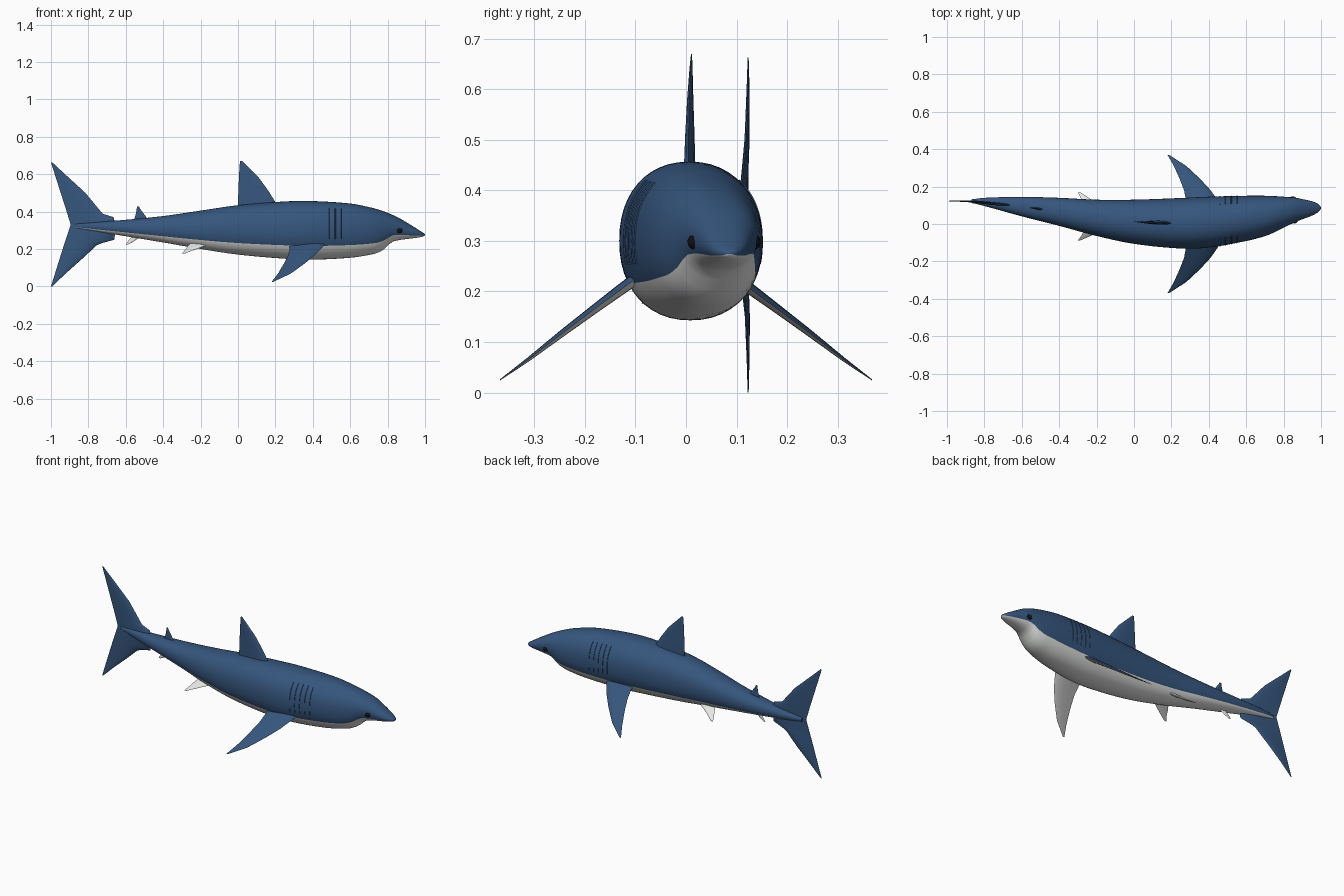
import bpy, bmesh, math
from mathutils import Vector

if "Cube" in bpy.data.objects:
    bpy.data.objects.remove(bpy.data.objects["Cube"])


def mat(name, col):
    m = bpy.data.materials.new(name)
    m.diffuse_color = (*col, 1)
    m.use_nodes = True
    m.node_tree.nodes["Principled BSDF"].inputs["Base Color"].default_value = m.diffuse_color
    return m


BLUE = mat("ocean blue", (0.036, 0.092, 0.205))
WHITE = mat("belly white", (0.80, 0.82, 0.80))
BLACK = mat("eye black", (0.006, 0.006, 0.008))

# Body stations: x, top z, bottom z, centre y, half width
ST = [
    (-1.00, .330, .325, .123, .004),
    (-.87, .335, .312, .122, .010),
    (-.80, .341, .300, .118, .022),
    (-.60, .356, .268, .093, .052),
    (-.40, .376, .235, .065, .075),
    (-.20, .405, .200, .033, .097),
    (.00, .434, .170, .012, .118),
    (.25, .454, .148, .004, .135),
    (.40, .456, .143, .010, .136),
    (.60, .443, .153, .030, .121),
    (.70, .424, .168, .043, .108),
    (.75, .411, .181, .052, .097),
    (.79, .397, .206, .061, .086),
    (.82, .385, .236, .067, .077),
    (.86, .366, .247, .075, .066),
    (.90, .343, .253, .079, .054),
    (.95, .312, .259, .083, .039),
    (.98, .293, .264, .085, .025),
    (.995, .283, .269, .086, .012),
    (1.0, .277, .274, .086, .002),
]


def slope(i, k):
    a, b = ST[max(i - 1, 0)], ST[min(i + 1, len(ST) - 1)]
    return (b[k] - a[k]) / (b[0] - a[0])


def station(x):
    """Smooth interpolation of the body stations."""
    i = 0
    while i < len(ST) - 2 and x > ST[i + 1][0]:
        i += 1
    a, b = ST[i], ST[i + 1]
    h = b[0] - a[0]
    t = (x - a[0]) / h
    return [(2*t**3 - 3*t*t + 1) * a[k] + (t**3 - 2*t*t + t) * h * slope(i, k)
            + (3*t*t - 2*t**3) * b[k] + (t**3 - t*t) * h * slope(i + 1, k)
            for k in range(1, 5)]


def skin(x, ang, off=0.0):
    """Point on the body surface, slightly squared ellipse section."""
    top, bot, cy, hw = station(x)
    c, s = math.cos(ang), math.sin(ang)
    p = lambda v: math.copysign(abs(v) ** 0.91, v)
    return Vector((x, cy + (hw + off) * p(c), (top + bot) / 2 + ((top - bot) / 2 + off) * p(s)))


def loft(name, rings, mats, rule=lambda j, f: 0, smooth=40):
    """Bridge closed rings of points, cap both ends."""
    bm = bmesh.new()
    vs = [[bm.verts.new(p) for p in r] for r in rings]
    n = len(rings[0])
    for a, b in zip(vs, vs[1:]):
        for j in range(n):
            f = bm.faces.new((a[j], a[(j + 1) % n], b[(j + 1) % n], b[j]))
            f.material_index = j
    bm.faces.new(vs[0][::-1])
    bm.faces.new(vs[-1])
    bmesh.ops.recalc_face_normals(bm, faces=bm.faces)
    bm.normal_update()
    for f in bm.faces:
        f.material_index = rule(f.material_index, f)
    me = bpy.data.meshes.new(name)
    bm.to_mesh(me)
    bm.free()
    for m in mats:
        me.materials.append(m)
    ob = bpy.data.objects.new(name, me)
    bpy.context.collection.objects.link(ob)
    bpy.ops.object.select_all(action='DESELECT')
    bpy.context.view_layer.objects.active = ob
    ob.select_set(True)
    bpy.ops.object.shade_smooth_by_angle(angle=math.radians(smooth))
    return ob


# Body: blue back, white belly below 30 degrees under the side line
N = 48
xs = [-.87 + i * 1.72 / 80 for i in range(80)]
xs += [.85 + .15 * math.sin(i / 24 * math.pi / 2) for i in range(25)]
rings = [[skin(x, 2 * math.pi * j / N) for j in range(N)] for x in xs]
loft("body", rings, [BLUE, WHITE], lambda j, f: 1 if 28 <= j < 44 else 0, 60)

# Fins: sections are (leading point, trailing point, half thickness)
CHORD = [(0, 0), (.06, .5), (.2, .9), (.4, 1), (.7, .6), (1, .05)]


def fin(name, secs, normal, mats, rule=lambda j, f: 0):
    nrm = Vector(normal).normalized()
    rings = []
    for lead, trail, th in secs:
        L, T = Vector(lead), Vector(trail)
        up = [L.lerp(T, u) + nrm * th * w for u, w in CHORD]
        dn = [L.lerp(T, u) - nrm * th * w for u, w in CHORD[1:]]
        rings.append(up + dn[::-1])
    return loft(name, rings, mats, rule, 35)


def upright(name, rows, m):
    """Fin in the bent middle plane; rows are z, lead x, trail x, half thickness."""
    secs = [((l, station(l)[2], z), (t, station(t)[2], z), th) for z, l, t, th in rows]
    return fin(name, secs, (0, 1, 0), [m])


upright("dorsal_fin", [(.40, .23, .0, .012), (.45, .20, .0, .011), (.51, .163, .002, .009),
                       (.58, .112, .005, .006), (.64, .052, .008, .003), (.67, .022, .011, .001)], BLUE)
upright("second_dorsal_fin", [(.345, -.475, -.56, .007), (.38, -.497, -.548, .005),
                              (.41, -.52, -.542, .003), (.428, -.53, -.54, .001)], BLUE)
upright("anal_fin", [(.30, -.50, -.57, .007), (.26, -.53, -.573, .005),
                     (.24, -.558, -.59, .003), (.225, -.585, -.60, .001)], WHITE)
upright("tail_upper_lobe", [(.325, -.655, -.893, .008), (.37, -.665, -.907, .008),
                            (.387, -.72, -.912, .007), (.40, -.733, -.916, .007),
                            (.50, -.816, -.948, .005), (.60, -.925, -.98, .003),
                            (.663, -.993, -1.0, .001)], BLUE)
upright("tail_lower_lobe", [(.335, -.655, -.893, .008), (.25, -.66, -.921, .008),
                            (.232, -.725, -.927, .007), (.22, -.755, -.931, .007),
                            (.15, -.83, -.953, .005), (.07, -.92, -.978, .003),
                            (0, -.993, -1.0, .001)], BLUE)

for side, s in (("right", -1), ("left", 1)):
    # Pectoral fins: blue above, white below
    rows = [(.47, .27, .09, .232, .012), (.445, .277, .13, .203, .011),
            (.41, .268, .18, .166, .009), (.355, .245, .24, .121, .007),
            (.28, .213, .31, .067, .004), (.19, .18, .368, .025, .001)]
    fin("pectoral_fin_" + side,
        [((l, s * y, z), (t, s * y, z), th) for l, t, y, z, th in rows],
        (0, s * .6, .8), [BLUE, WHITE], lambda j, f: 1 if f.normal.z < 0 else 0)
    # Pelvic fins
    rows = [(-.14, -.25, .045, .235, .008), (-.175, -.268, .07, .217, .007),
            (-.235, -.283, .10, .195, .004), (-.285, -.30, .128, .176, .001)]
    cy = lambda y: .035 + s * y + (.006 if y > .1 else 0)
    fin("pelvic_fin_" + side,
        [((l, cy(y), z), (t, cy(y), z), th) for l, t, y, z, th in rows],
        (0, s * .6, .8), [WHITE])
    # Eyes
    x = .864 if s < 0 else .85
    p = skin(x, math.radians(-8 if s > 0 else 188), -.004)
    p.z = .298
    bpy.ops.mesh.primitive_uv_sphere_add(segments=20, ring_count=12, radius=1, location=p)
    eye = bpy.context.object
    eye.name = "eye_" + side
    eye.scale = (.017, .010, .014)
    eye.rotation_euler.z = .2 + s * -.35
    eye.data.materials.append(BLACK)
    bpy.ops.object.shade_smooth()
    # Gill slits: thin raised ridges hugging the flank
    for g in range(5):
        x = .43 + g * .03
        rings = []
        for k in range(17):
            a = math.radians(-15 + k * 4)
            a = a if s > 0 else math.pi - a
            rings.append([skin(x - .004, a, -.003), skin(x - .002, a, .002),
                          skin(x + .002, a, .002), skin(x + .004, a, -.003)])
        loft(f"gill_{side}_{g + 1}", rings, [BLUE])
